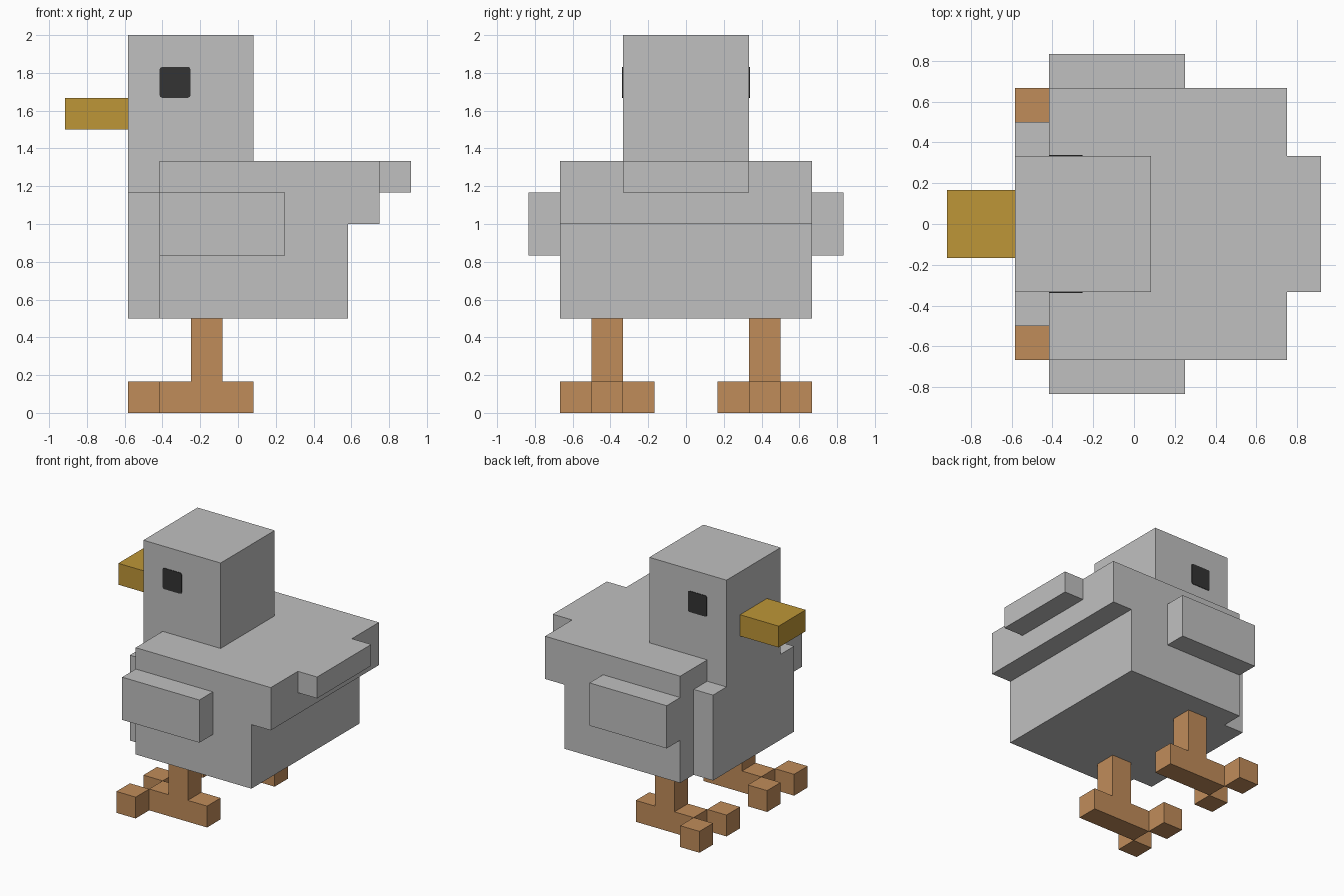
import bpy, bmesh, math

cube = bpy.data.objects.get("Cube")
if cube:
    bpy.data.objects.remove(cube, do_unlink=True)

U = 1 / 6  # one block of the blocky grid


def material(name, rgb):
    mat = bpy.data.materials.new(name)
    mat.use_nodes = True
    color = (*rgb, 1.0)
    mat.diffuse_color = color
    mat.node_tree.nodes["Principled BSDF"].inputs["Base Color"].default_value = color
    return mat


GREY = material("grey feathers", (0.527, 0.527, 0.527))
GOLD = material("golden beak", (0.515, 0.305, 0.038))
ORANGE = material("orange legs", (0.527, 0.262, 0.102))
BLACK = material("dark eye", (0.033, 0.033, 0.033))


def prism(name, profile, y0, y1, mat):
    """Extrude a side profile of (x, z) points, in blocks, from y0 to y1."""
    bm = bmesh.new()
    face = bm.faces.new([bm.verts.new((x * U, y0 * U, z * U)) for x, z in profile])
    out = bmesh.ops.extrude_face_region(bm, geom=[face])
    verts = [g for g in out["geom"] if isinstance(g, bmesh.types.BMVert)]
    bmesh.ops.translate(bm, verts=verts, vec=(0, (y1 - y0) * U, 0))
    bmesh.ops.recalc_face_normals(bm, faces=bm.faces)
    mesh = bpy.data.meshes.new(name)
    bm.to_mesh(mesh)
    bm.free()
    mesh.materials.append(mat)
    obj = bpy.data.objects.new(name, mesh)
    bpy.context.collection.objects.link(obj)
    return obj


def box(name, x, y, z, mat):
    profile = [(x[0], z[0]), (x[1], z[0]), (x[1], z[1]), (x[0], z[1])]
    return prism(name, profile, y[0], y[1], mat)


# Body with the stepped overhang at the rear
prism("body", [(-2.5, 3), (3.5, 3), (3.5, 6), (4.5, 6), (4.5, 8), (-2.5, 8)], -4, 4, GREY)
box("chest", (-3.5, -2.5), (-3, 3), (3, 7), GREY)
box("tail", (4.5, 5.5), (-2, 2), (7, 8), GREY)

# Head and beak
box("head", (-3.5, 0.5), (-2, 2), (7, 12), GREY)
box("beak", (-5.5, -3.5), (-1, 1), (9, 10), GOLD)

# Rounded square outline for the eyes
eye_outline = []
for corner, (sx, sz) in enumerate([(1, 1), (-1, 1), (-1, -1), (1, -1)]):
    for step in range(3):
        a = math.pi / 2 * corner + math.pi / 4 * step
        eye_outline.append((-2 + sx * 0.41 + 0.08 * math.cos(a),
                            10.5 + sz * 0.41 + 0.08 * math.sin(a)))

# Paired parts on the front (-y) and back (+y) sides
for side, s in (("front", -1), ("back", 1)):
    def span(a, b):
        return tuple(sorted((s * a, s * b)))

    box(side + "_wing", (-2.5, 1.5), span(4, 5), (5, 7), GREY)
    prism(side + "_eye", eye_outline, *span(2, 2.025), BLACK)
    # Leg and middle of the foot in one upside-down T
    prism(side + "_leg", [(-2.5, 0), (0.5, 0), (0.5, 1), (-0.5, 1),
                          (-0.5, 3), (-1.5, 3), (-1.5, 1), (-2.5, 1)],
          *span(2, 3), ORANGE)
    box(side + "_inner_toe", (-3.5, -2.5), span(1, 2), (0, 1), ORANGE)
    box(side + "_outer_toe", (-3.5, -2.5), span(3, 4), (0, 1), ORANGE)
